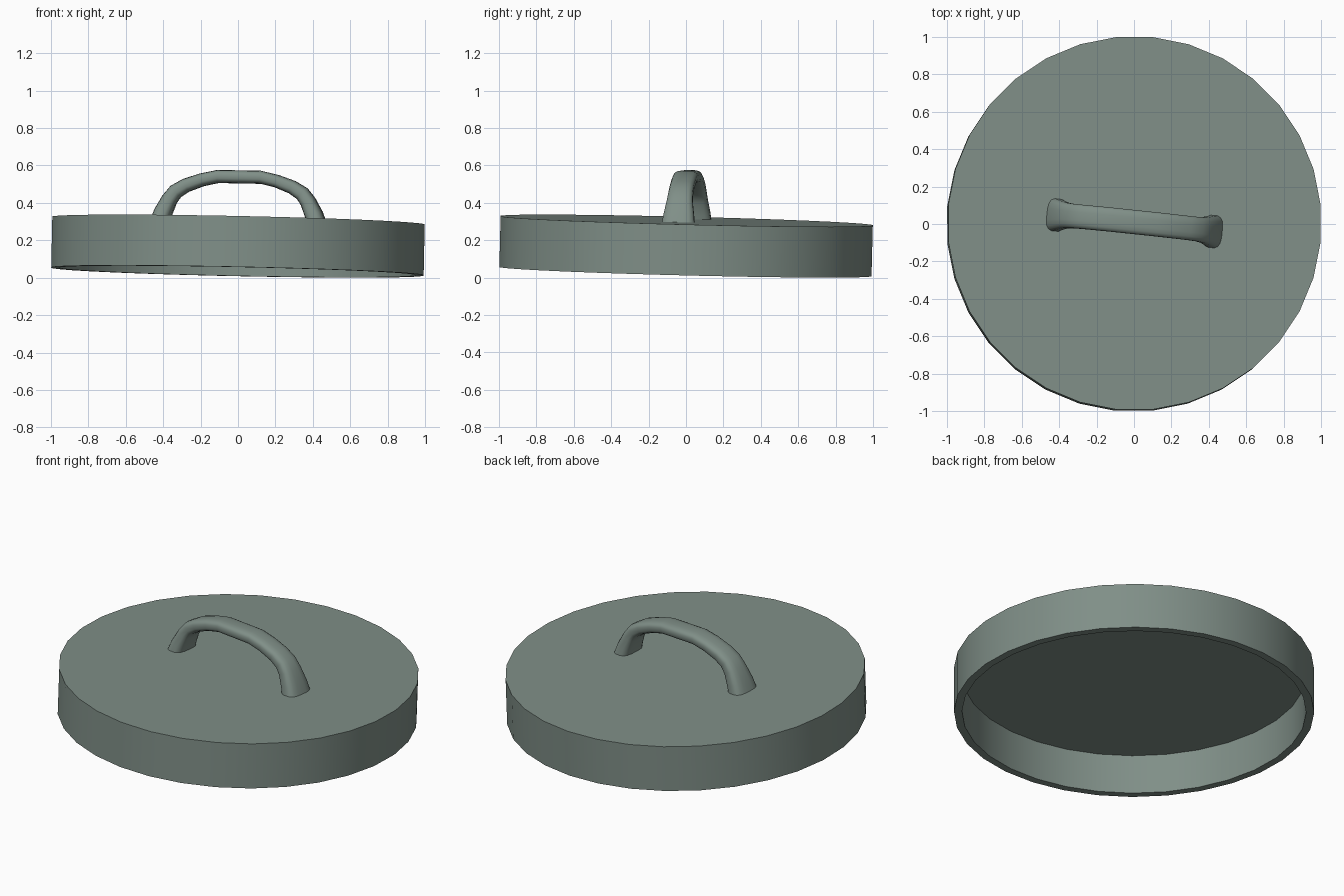
import bpy, bmesh, math
from mathutils import Vector, Matrix

if "Cube" in bpy.data.objects:
    bpy.data.objects.remove(bpy.data.objects["Cube"])

mat = bpy.data.materials.new("grey green metal")
mat.diffuse_color = (0.215, 0.275, 0.245, 1)
mat.use_nodes = True
mat.node_tree.nodes["Principled BSDF"].inputs["Base Color"].default_value = mat.diffuse_color

# Whole lid rests slightly tilted, low at the back right
normal = Vector((0.021, 0.025, 1)).normalized()
tilt = Matrix.Translation((-0.003, -0.003, 0.033)) @ \
    Vector((0, 0, 1)).rotation_difference(normal).to_matrix().to_4x4()


def loft(name, rings, matrix, angle):
    """Skin a list of closed rings and cap both ends."""
    bm = bmesh.new()
    vs = [[bm.verts.new(matrix @ Vector(p)) for p in r] for r in rings]
    n = len(rings[0])
    for a, b in zip(vs, vs[1:]):
        for i in range(n):
            j = (i + 1) % n
            bm.faces.new((a[i], a[j], b[j], b[i]))
    bm.faces.new(vs[0])
    bm.faces.new(vs[-1])
    bmesh.ops.recalc_face_normals(bm, faces=bm.faces)
    me = bpy.data.meshes.new(name)
    bm.to_mesh(me)
    bm.free()
    me.materials.append(mat)
    me.shade_smooth()
    me.set_sharp_from_angle(angle=math.radians(angle))
    ob = bpy.data.objects.new(name, me)
    bpy.context.collection.objects.link(ob)
    return ob


def circle(r, z, n=32):
    return [(r * math.cos((i + 0.5) * math.tau / n),
             r * math.sin((i + 0.5) * math.tau / n), z) for i in range(n)]


# Hollow lid: top disc, outer wall, rim, inner wall, ceiling
loft("lid", [circle(1.0, 0.272), circle(1.0, 0), circle(0.955, 0),
             circle(0.955, 0.235)], tilt, 30)

# Handle: half path of (x, z, half width, half thickness), mirrored
half = [(-0.425, 0.255, 0.09, 0.053), (-0.405, 0.31, 0.082, 0.048),
        (-0.372, 0.38, 0.07, 0.042), (-0.34, 0.422, 0.066, 0.04),
        (-0.285, 0.456, 0.065, 0.037), (-0.2, 0.487, 0.065, 0.035),
        (-0.115, 0.506, 0.065, 0.035)]
path = half + [(-x, z, w, t) for x, z, w, t in reversed(half)]
rings = []
for k, (x, z, w, t) in enumerate(path):
    p, q = path[max(k - 1, 0)], path[min(k + 1, len(path) - 1)]
    tx, tz = Vector((q[0] - p[0], q[1] - p[1])).normalized()
    if k in (0, len(path) - 1):      # feet sit flat on the lid
        tx, tz = 0, (1 if k == 0 else -1)
    ring = []
    for i in range(16):              # rounded rectangle section
        a = (i + 0.5) * math.tau / 16
        c, s = math.cos(a), math.sin(a)
        u = math.copysign(abs(c) ** 0.65, c) * w
        v = math.copysign(abs(s) ** 0.65, s) * t
        ring.append((x - tz * v, u, z + tx * v))
    rings.append(ring)
loft("handle", rings, tilt @ Matrix.Rotation(math.radians(-6), 4, 'Z'), 60)
